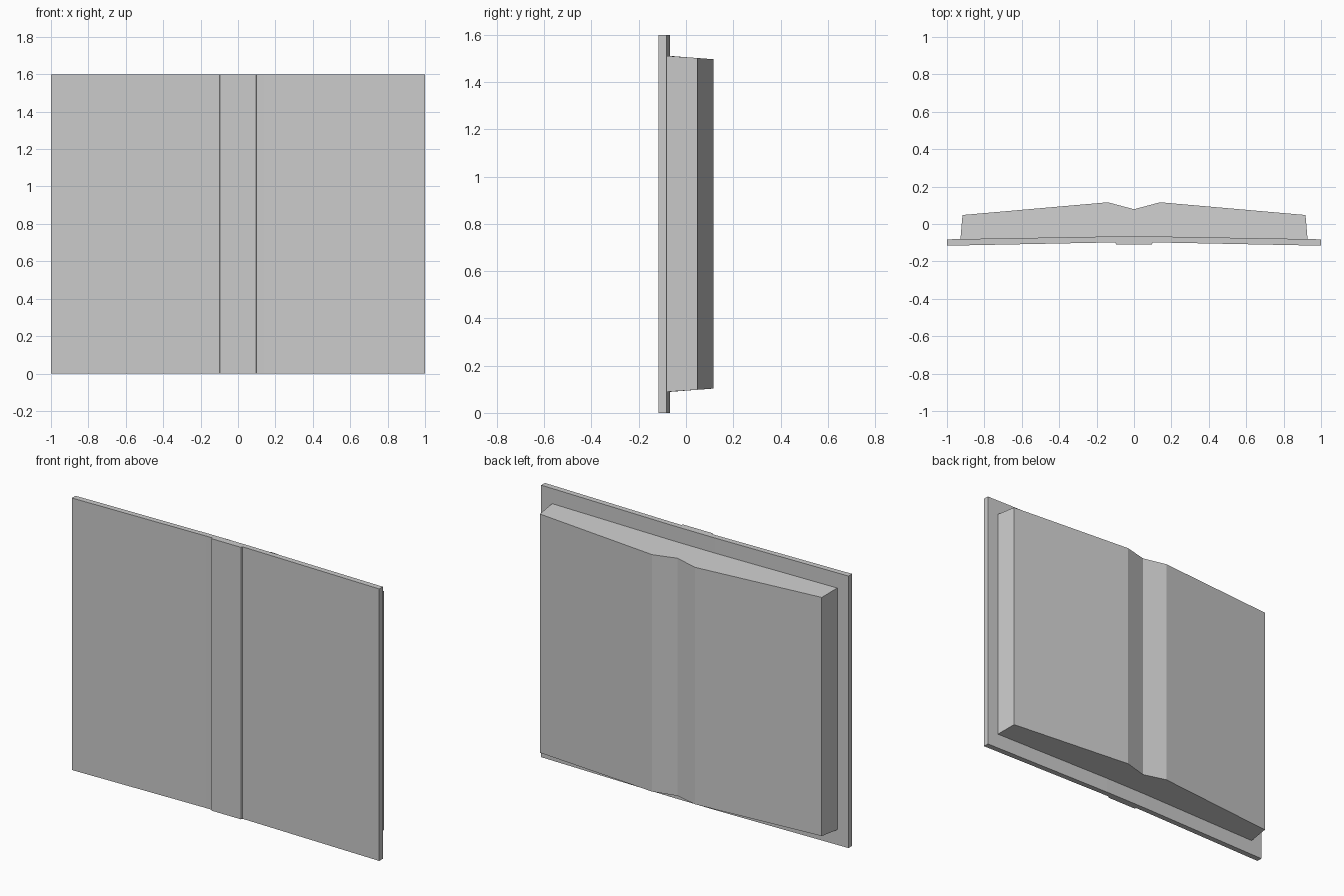
import bpy, bmesh

if "Cube" in bpy.data.objects:
    bpy.data.objects.remove(bpy.data.objects["Cube"])

MID_Z = 0.8


def mirrored(half):
    """Right-hand points from outside to centre -> full row across x."""
    left = [(-x, *rest) for x, *rest in reversed(half) if x > 0]
    return list(half) + left


def prism(name, outline):
    """Closed solid from an outline of (x, y, half height)."""
    bm = bmesh.new()
    low = [bm.verts.new((x, y, MID_Z - h)) for x, y, h in outline]
    high = [bm.verts.new((x, y, MID_Z + h)) for x, y, h in outline]
    bm.faces.new(low)
    bm.faces.new(high)
    n = len(outline)
    for i in range(n):
        j = (i + 1) % n
        bm.faces.new((low[i], low[j], high[j], high[i]))
    bmesh.ops.recalc_face_normals(bm, faces=bm.faces)
    mesh = bpy.data.meshes.new(name)
    bm.to_mesh(mesh)
    bm.free()
    obj = bpy.data.objects.new(name, mesh)
    bpy.context.collection.objects.link(obj)
    return obj


# Cover: two boards sloping to the middle, with a raised spine strip in front
inner = mirrored([(1.0, -0.082, 0.8), (0.14, -0.067, 0.8)])
outer = mirrored([(1.0, -0.116, 0.8), (0.14, -0.099, 0.8),
                  (0.1, -0.099, 0.8), (0.095, -0.109, 0.8)])
prism("cover", inner + outer[::-1])

# Pages: tapered block, crowned on both sides of a central valley
page_top = mirrored([(0.917, 0.048, 0.702), (0.14, 0.116, 0.697),
                     (0.0, 0.079, 0.699)])
page_base = mirrored([(0.928, -0.081, 0.711), (0.14, -0.0675, 0.711)])
prism("pages", page_top + page_base[::-1])
